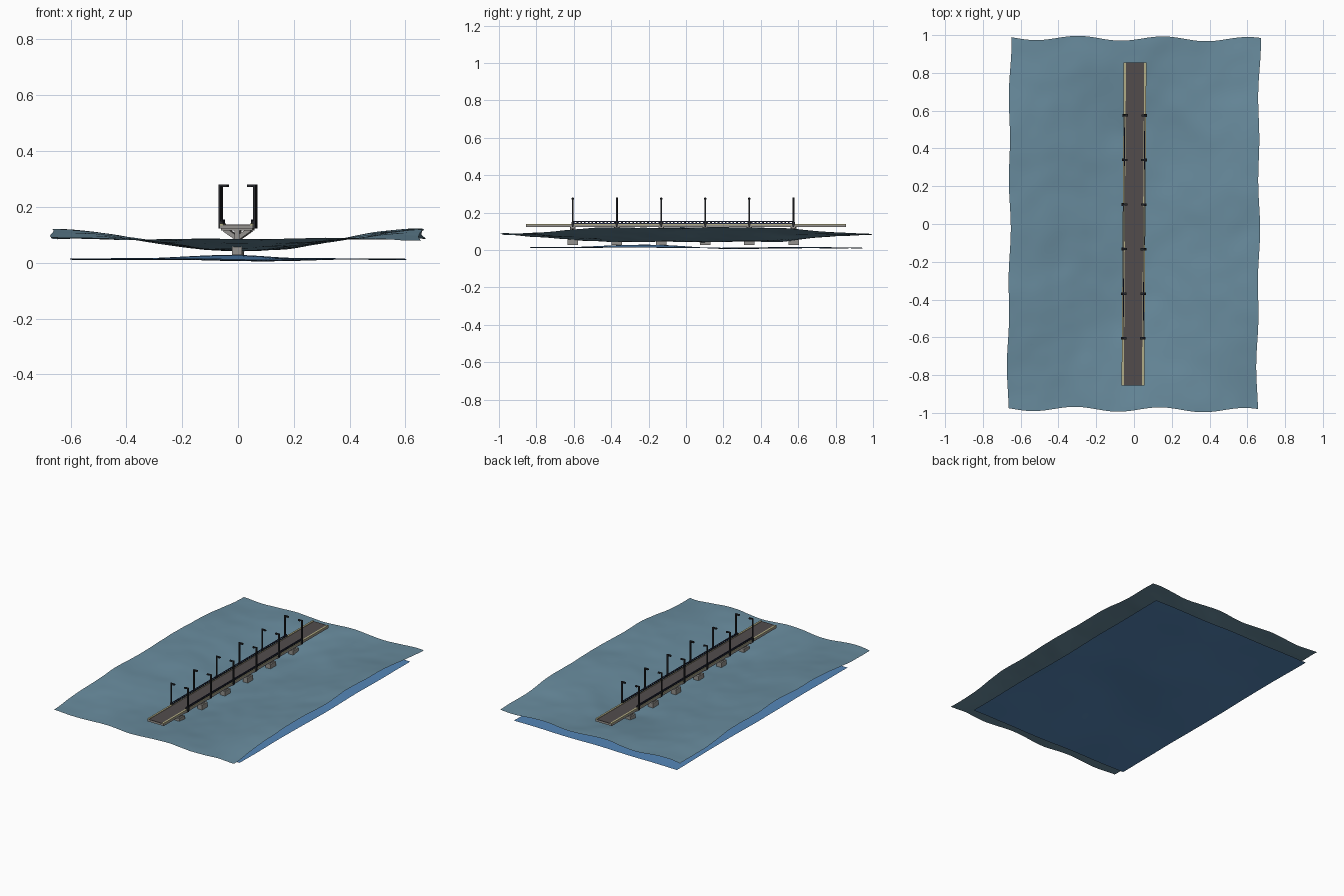
import bpy, bmesh, math
from mathutils import Vector, Matrix, noise

cube = bpy.data.objects.get("Cube")
if cube:
    bpy.data.objects.remove(cube, do_unlink=True)

TWIST = Matrix.Rotation(math.radians(-0.38), 4, 'Z')


def material(name, r, g, b):
    m = bpy.data.materials.new(name)
    m.use_nodes = True
    m.diffuse_color = (r, g, b, 1)
    m.node_tree.nodes["Principled BSDF"].inputs["Base Color"].default_value = (r, g, b, 1)
    return m


WATER = material("grey_blue_water", 0.14, 0.26, 0.34)
BED = material("deep_blue", 0.09, 0.24, 0.48)
ASPHALT = material("dark_asphalt", 0.085, 0.073, 0.073)
CONCRETE = material("concrete", 0.3, 0.29, 0.27)
CREAM = material("cream_kerb", 0.45, 0.42, 0.24)
IRON = material("dark_iron", 0.02, 0.022, 0.026)
NAVY = material("navy_rail", 0.02, 0.03, 0.09)


def finish(name, bm, mat):
    mesh = bpy.data.meshes.new(name)
    bmesh.ops.transform(bm, matrix=TWIST, verts=bm.verts)
    bm.to_mesh(mesh)
    bm.free()
    mesh.materials.append(mat)
    obj = bpy.data.objects.new(name, mesh)
    bpy.context.collection.objects.link(obj)
    return obj


def add_box(bm, x0, x1, y0, y1, z0, z1):
    size = Matrix.Diagonal((x1 - x0, y1 - y0, z1 - z0, 1))
    centre = Matrix.Translation(((x0 + x1) / 2, (y0 + y1) / 2, (z0 + z1) / 2))
    bmesh.ops.create_cube(bm, size=1, matrix=centre @ size)


def boxes(name, mat, parts):
    bm = bmesh.new()
    for p in parts:
        add_box(bm, *p)
    return finish(name, bm, mat)


def mirrored(parts):
    return parts + [(-p[1], -p[0]) + tuple(p[2:]) for p in parts]


def sheet(name, mat, half_x, half_y, shape):
    """A smooth wavy surface; shape moves each point of a flat grid."""
    bm = bmesh.new()
    bmesh.ops.create_grid(bm, x_segments=66, y_segments=100, size=1,
                          matrix=Matrix.Diagonal((half_x, half_y, 1, 1)))
    for v in bm.verts:
        v.co = shape(v.co.x, v.co.y)
    for f in bm.faces:
        f.smooth = True
    return finish(name, bm, mat)


def smooth(t):
    t = min(max(t, 0), 1)
    return t * t * (3 - 2 * t)


def ripple(x, y, scale, seed):
    return noise.noise(Vector((x * scale, y * scale, seed)))


# Upper surface: a valley along the bridge, level at both ends
def valley(x, y):
    across = -0.043 + 0.077 * smooth(abs(x) / 0.7)
    along = smooth((1 - abs(y)) / 0.62)
    z = 0.085 + across * along + 0.008 * ripple(x, y, 4, 2.3) + 0.003 * ripple(x, y, 9, 5.1)
    dy = 0.012 * math.sin(2 * math.pi * (x + 0.42) / 0.45)
    dx = 0.008 * math.sin(9 * y + 2) * math.cos(4 * y)
    return Vector((x + dx, y + dy, z))


sheet("water_surface", WATER, 0.66, 0.982, valley)


# Lower surface: nearly flat with a low mound
def mound(x, y):
    swell = math.exp(-(x / 0.2) ** 2)
    rise = 0.018 * math.exp(-((y + 0.3) / 0.3) ** 2) - 0.006 * math.exp(-((y - 0.15) / 0.2) ** 2)
    z = 0.013 + swell * rise + 0.007 * ripple(x, y, 3, 7.7)
    return Vector((x, y + 0.055, max(z, 0)))


sheet("lower_water", BED, 0.6, 0.885, mound)

# Deck, road and kerbs
boxes("bridge_deck", CONCRETE, [(-0.06, 0.06, -0.855, 0.855, 0.122, 0.134)])
boxes("road", ASPHALT, [(-0.048, 0.048, -0.855, 0.855, 0.134, 0.137)])
boxes("kerbs", CREAM, mirrored([(0.048, 0.06, -0.855, 0.855, 0.134, 0.14)]))

# Piers, columns and spreading braces
stations = [-0.605 + 0.236 * i for i in range(6)]
boxes("piers", CONCRETE, [(-0.018, 0.018, y - 0.028, y + 0.028, 0.028, 0.075) for y in stations])
boxes("columns", CONCRETE, [(-0.009, 0.009, y - 0.015, y + 0.015, 0.07, 0.122) for y in stations])
boxes("cross_beams", CONCRETE, [(-0.056, 0.056, y - 0.012, y + 0.012, 0.115, 0.123) for y in stations])
bm = bmesh.new()
for y in stations:
    for side in (-1, 1):
        foot, head = Vector((0.004 * side, y, 0.09)), Vector((0.045 * side, y, 0.119))
        turn = (head - foot).to_track_quat('Z', 'Y').to_matrix().to_4x4()
        size = Matrix.Diagonal((0.008, 0.016, (head - foot).length, 1))
        bmesh.ops.create_cube(bm, size=1, matrix=Matrix.Translation((foot + head) / 2) @ turn @ size)
finish("braces", bm, CONCRETE)

# Railings between the first and last lamps
first, last = stations[0] - 0.005, stations[-1] + 0.005
boxes("rails", NAVY, mirrored([(0.051, 0.055, first, last, z, z + 0.004) for z in (0.14, 0.151)]))
count = 60
boxes("balusters", IRON, mirrored([
    (0.051, 0.055, y - 0.004, y + 0.004, 0.138, 0.153)
    for y in (first + (last - first) * (i + 0.5) / count for i in range(count))]))

# Lamp posts with arms reaching over the road
lamps = []
for y in stations:
    lamps += [(0.058, 0.066, y - 0.004, y + 0.004, 0.122, 0.28),
              (0.05, 0.066, y - 0.007, y + 0.007, 0.13, 0.15),
              (0.036, 0.066, y - 0.004, y + 0.004, 0.274, 0.28),
              (0.036, 0.05, y - 0.006, y + 0.006, 0.271, 0.277)]
boxes("lamp_posts", IRON, mirrored(lamps))
